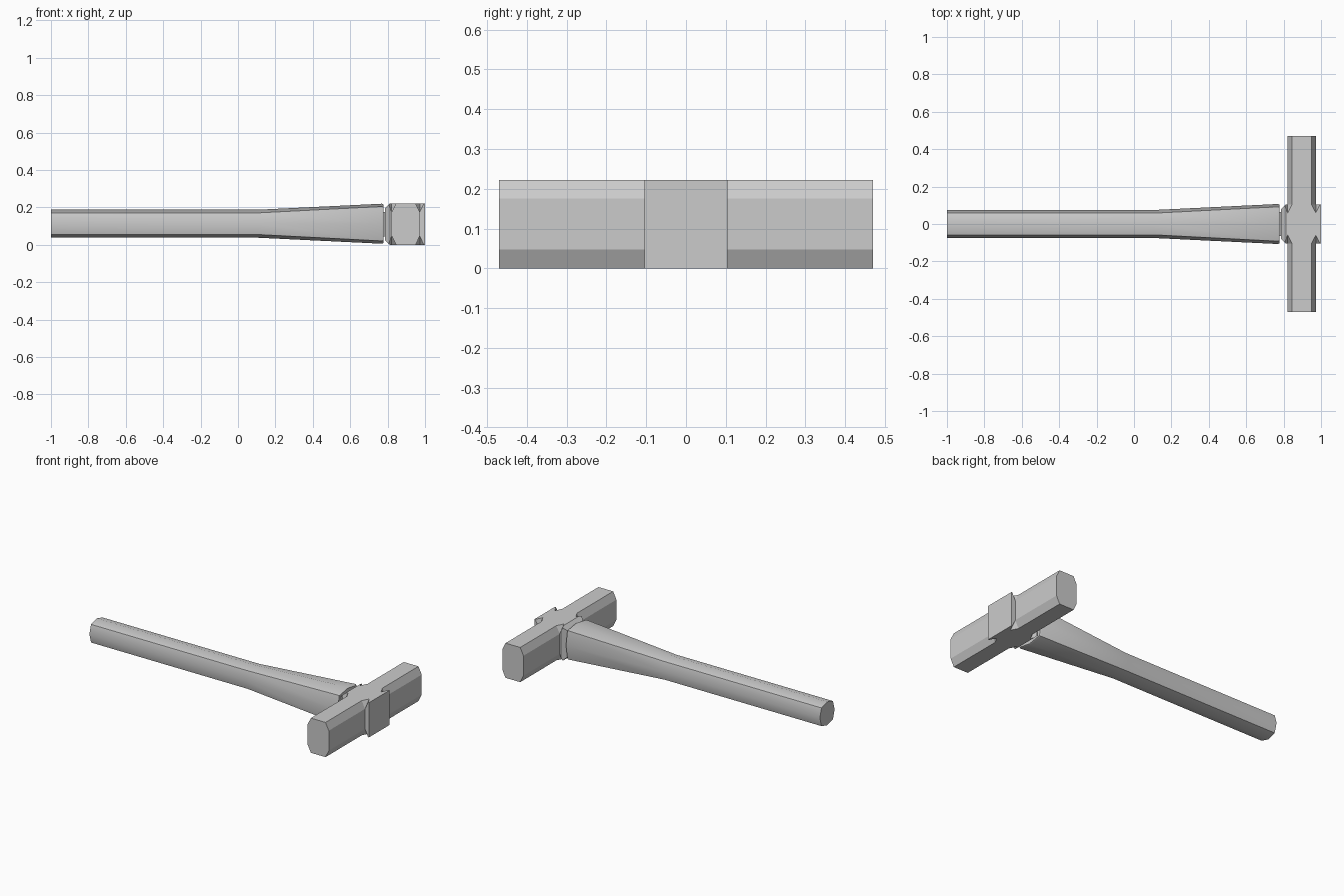
import bpy, bmesh, math
from mathutils import Vector

if "Cube" in bpy.data.objects:
    bpy.data.objects.remove(bpy.data.objects["Cube"])

CX, CZ = 0.897, 0.111   # head centre
ARM_X, ARM_FLAT, ARM_Z = 0.075, 0.052, 0.064
BLOCK_Y = 0.104


def make_object(name, bm):
    bmesh.ops.recalc_face_normals(bm, faces=bm.faces)
    mesh = bpy.data.meshes.new(name)
    bm.to_mesh(mesh)
    bm.free()
    obj = bpy.data.objects.new(name, mesh)
    bpy.context.collection.objects.link(obj)
    return obj


def loft(bm, rings):
    """Skin a list of equal-length point rings and cap both ends."""
    vs = [[bm.verts.new(p) for p in ring] for ring in rings]
    n = len(vs[0])
    for a, b in zip(vs, vs[1:]):
        for i in range(n):
            bm.faces.new((a[i], a[(i + 1) % n], b[(i + 1) % n], b[i]))
    bm.faces.new(vs[0][::-1])
    bm.faces.new(vs[-1])


# Handle: squarish octagon with points on the axes, flaring to the head
def handle_ring(x, r, diag):
    ring = []
    for k in range(8):
        a = k * math.pi / 4
        d = r if k % 2 == 0 else diag * math.sqrt(2)
        ring.append((x, d * math.cos(a), 0.113 + d * math.sin(a)))
    return ring


bm = bmesh.new()
loft(bm, [handle_ring(*s) for s in (
    (-1.0, 0.075, 0.058), (0.11, 0.075, 0.058),
    (0.77, 0.107, 0.092), (0.778, 0.103, 0.088))])
handle = make_object("handle", bm)
bpy.context.view_layer.objects.active = handle
handle.select_set(True)
bpy.ops.object.shade_smooth_by_angle(angle=math.radians(40))


# Square sections for the neck and the middle block
def square(x, hy, hz):
    return [(x, hy, CZ + hz), (x, -hy, CZ + hz), (x, -hy, CZ - hz), (x, hy, CZ - hz)]


bm = bmesh.new()
loft(bm, [square(0.76, 0.065, 0.065), square(0.80, 0.065, 0.065)])
make_object("neck", bm)

bm = bmesh.new()
loft(bm, [square(0.785, 0.078, 0.085), square(0.812, BLOCK_Y, 0.111),
          square(1.0, BLOCK_Y, 0.111)])
block = make_object("head_block", bm)

# Striking arms: chamfered bars on both sides
for side, name in ((-1, "front_arm"), (1, "back_arm")):
    profile = [(ARM_FLAT, 0.111), (ARM_X, ARM_Z), (ARM_X, -ARM_Z), (ARM_FLAT, -0.111),
               (-ARM_FLAT, -0.111), (-ARM_X, -ARM_Z), (-ARM_X, ARM_Z), (-ARM_FLAT, 0.111)]
    bm = bmesh.new()
    loft(bm, [[(CX + x, side * y, CZ + z) for x, z in profile] for y in (BLOCK_Y, 0.47)])
    make_object(name, bm)

# V-shaped notches where the arm chamfers meet the block
bm = bmesh.new()
for sx in (-1, 1):
    for sy in (-1, 1):
        for sz in (-1, 1):
            q = Vector((ARM_X, BLOCK_Y, ARM_Z))
            p = Vector((ARM_FLAT, BLOCK_Y, 0.111))
            r = Vector((0.097, BLOCK_Y, 0.111))
            d = Vector((ARM_X, 0.06, 0.111)) - q
            tri = (q, q + 2 * (p - q), q + 2 * (r - q))
            loft(bm, [[(CX + sx * v.x, sy * v.y, CZ + sz * v.z)
                       for v in (t + d * k for t in tri)] for k in (-0.5, 1.5)])
cutter = make_object("notch_cutter", bm)
cutter.hide_render = True
mod = block.modifiers.new("notches", 'BOOLEAN')
mod.operation = 'DIFFERENCE'
mod.solver = 'EXACT'
mod.object = cutter
bpy.ops.object.select_all(action='DESELECT')
bpy.context.view_layer.objects.active = block
block.select_set(True)
bpy.ops.object.modifier_apply(modifier=mod.name)
bpy.data.objects.remove(cutter)
